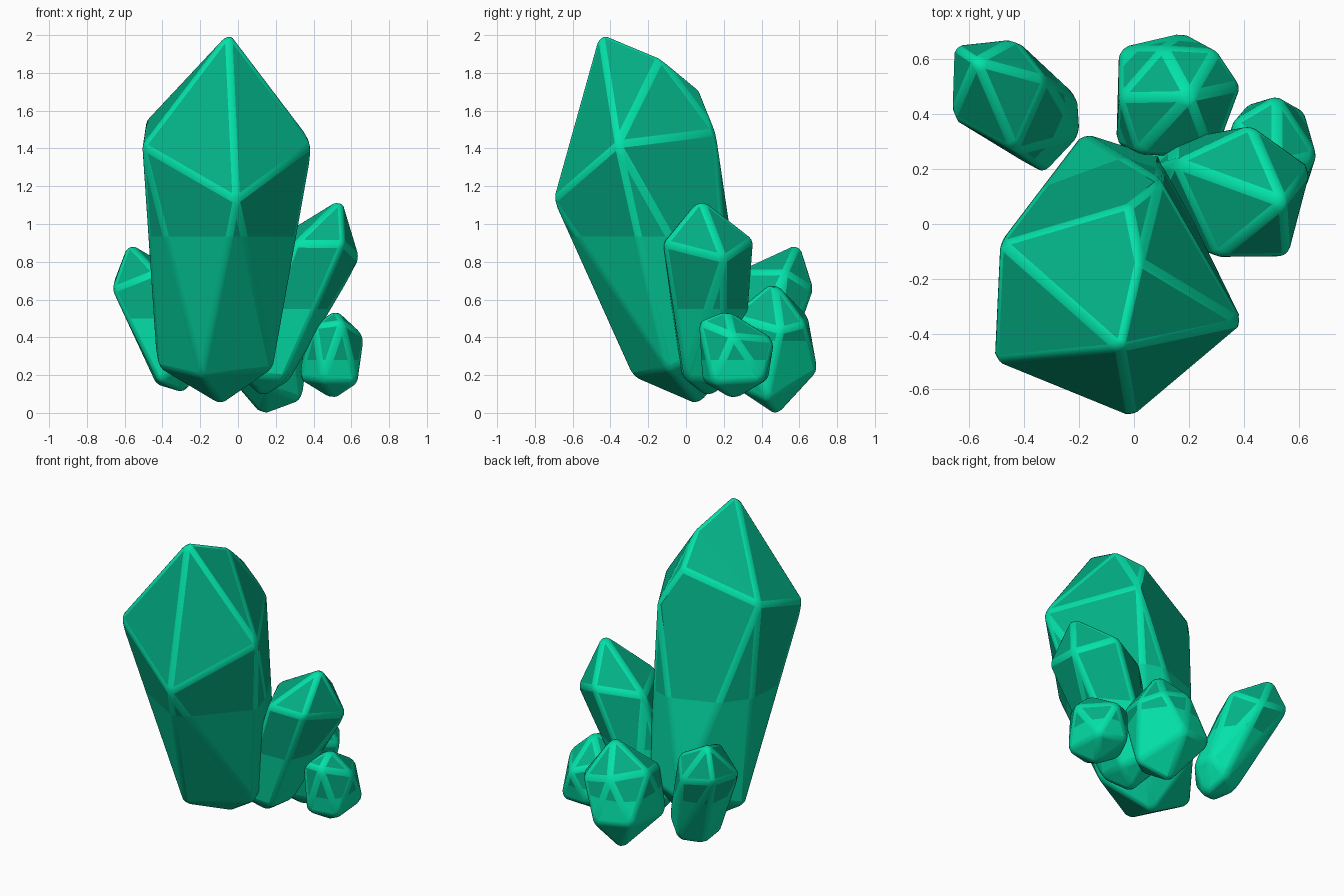
import bpy, bmesh
from mathutils import Vector


def mat(name, rgb):
    m = bpy.data.materials.new(name)
    m.diffuse_color = (*rgb, 1)
    return m


EDGE = mat("bright green edge", (0.001, 0.76, 0.4))
FACE = mat("deep green facet", (0.001, 0.44, 0.24))
BODY = mat("mid green body", (0.001, 0.62, 0.33))


def crystal(name, points, cut, low, bevel):
    """Stretched, faceted gem: hull of tip, girdle, foot ring and foot, with rounded bright edges."""
    bm = bmesh.new()
    c = sum((Vector(p) for p in points), Vector()) / len(points)
    for p in points:
        d = Vector(p) - c
        bm.verts.new(c + d + d.normalized() * bevel * 0.95)
    bmesh.ops.convex_hull(bm, input=bm.verts[:])
    bmesh.ops.delete(bm, geom=[v for v in bm.verts if not v.link_faces], context='VERTS')
    bmesh.ops.dissolve_limit(bm, angle_limit=0.1, verts=bm.verts[:], edges=bm.edges[:])
    bmesh.ops.recalc_face_normals(bm, faces=bm.faces[:])
    for f in bm.faces:
        f.material_index = 1
    edges = [e for e in bm.edges if e.calc_face_angle(0) > 0.12]
    bmesh.ops.bevel(bm, geom=edges, offset=bevel, offset_type='OFFSET', segments=3,
                    profile=0.5, affect='EDGES', clamp_overlap=True, material=0)
    # lower half is one lighter tone
    bmesh.ops.bisect_plane(bm, geom=bm.verts[:] + bm.edges[:] + bm.faces[:],
                           plane_co=(0, 0, cut), plane_no=(0, 0, 1))
    for f in bm.faces:
        f.smooth = f.material_index == 0
        if f.calc_center_median().z < cut:
            f.material_index = 2
    me = bpy.data.meshes.new(name)
    bm.to_mesh(me)
    bm.free()
    for m in (EDGE, FACE, low):
        me.materials.append(m)
    bpy.context.collection.objects.link(bpy.data.objects.new(name, me))


# tall leaning crystal
crystal("main_crystal", [
    (-0.05, -0.45, 1.995),
    (-0.01, -0.685, 1.12), (0.385, -0.355, 1.41), (0.09, 0.15, 1.47),
    (-0.02, 0.065, 1.69), (0.02, -0.135, 1.86), (-0.475, -0.07, 1.53), (-0.495, -0.49, 1.4),
    (-0.19, -0.28, 0.21), (0.18, -0.1, 0.25), (0.1, 0.23, 0.38), (-0.18, 0.32, 0.35),
    (-0.42, 0.0, 0.26), (-0.09, 0.06, 0.06)], 0.935, BODY, 0.022)

# medium crystal on the right
crystal("right_crystal", [
    (0.54, 0.08, 1.12),
    (0.55, -0.11, 0.88), (0.63, 0.2, 0.8), (0.42, 0.35, 0.9), (0.15, 0.22, 0.87), (0.3, -0.11, 0.88),
    (0.27, 0.2, 0.19), (0.25, 0.0, 0.2), (0.05, -0.02, 0.22), (0.0, 0.17, 0.25), (0.15, 0.3, 0.25),
    (0.13, 0.12, 0.1)], 0.55, EDGE, 0.024)

# little crystal at far right
crystal("small_crystal", [
    (0.52, 0.22, 0.525),
    (0.65, 0.25, 0.4), (0.55, 0.08, 0.47), (0.41, 0.12, 0.45), (0.37, 0.36, 0.42), (0.52, 0.45, 0.38),
    (0.62, 0.15, 0.17), (0.45, 0.1, 0.18), (0.34, 0.25, 0.19), (0.42, 0.42, 0.19), (0.61, 0.4, 0.18),
    (0.5, 0.25, 0.09)], 0.28, EDGE, 0.022)

# stubby crystal at the back
crystal("back_crystal", [
    (0.2, 0.465, 0.68),
    (-0.04, 0.46, 0.52), (0.11, 0.63, 0.5), (0.29, 0.62, 0.46), (0.37, 0.5, 0.43),
    (0.28, 0.25, 0.5), (0.02, 0.27, 0.48),
    (0.18, 0.68, 0.23), (-0.04, 0.63, 0.25), (-0.05, 0.3, 0.22), (0.15, 0.27, 0.15),
    (0.33, 0.43, 0.08), (0.13, 0.48, 0.005)], 0.38, EDGE, 0.022)

# slanted crystal at back left
crystal("left_crystal", [
    (-0.57, 0.59, 0.885),
    (-0.65, 0.39, 0.64), (-0.43, 0.27, 0.73), (-0.32, 0.52, 0.73), (-0.43, 0.66, 0.64), (-0.645, 0.64, 0.68),
    (-0.21, 0.33, 0.3), (-0.22, 0.46, 0.3), (-0.33, 0.2, 0.26), (-0.42, 0.25, 0.18),
    (-0.43, 0.42, 0.17), (-0.3, 0.5, 0.19), (-0.28, 0.33, 0.12)], 0.5, EDGE, 0.022)
